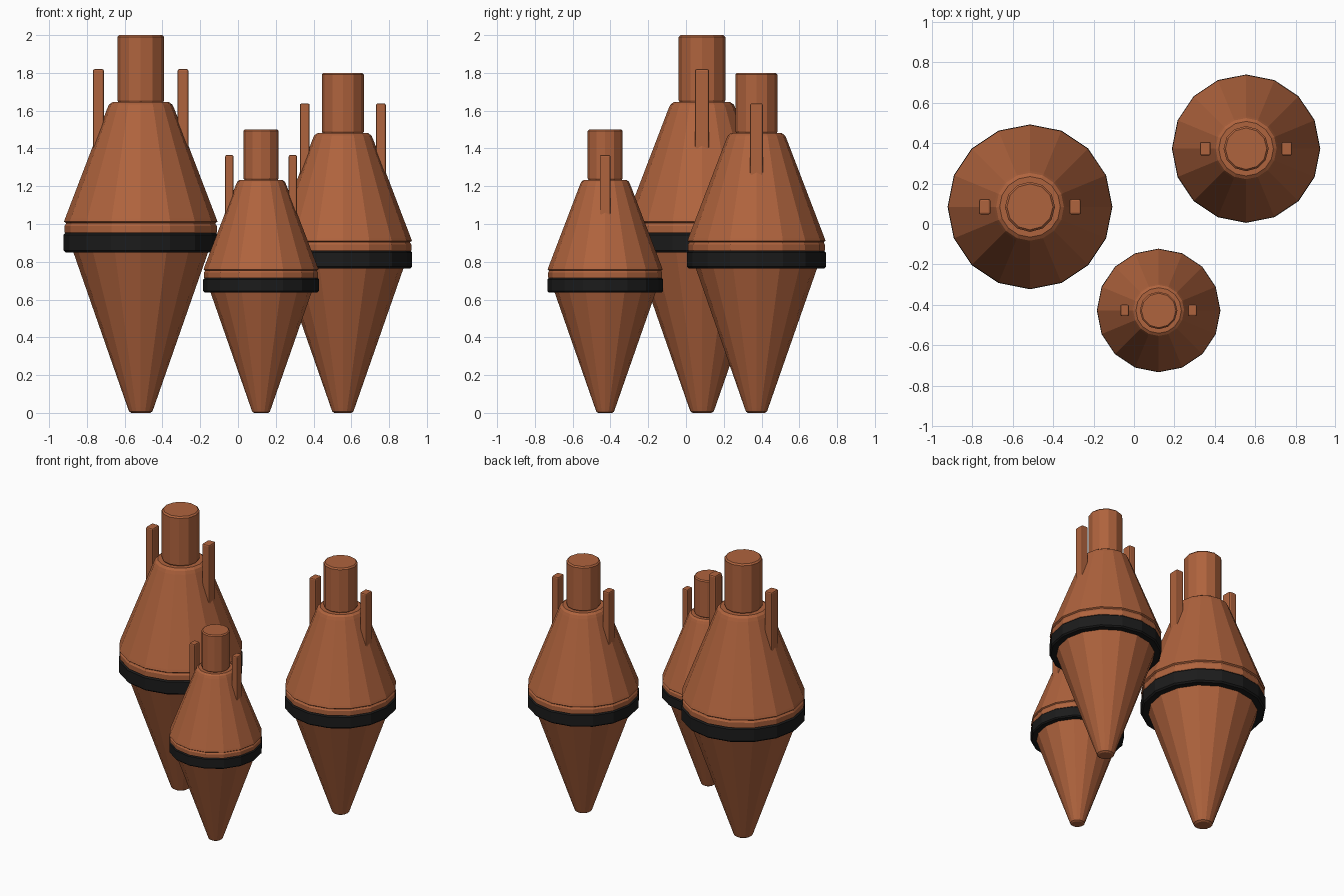
import bpy, bmesh
from math import cos, sin, tau
from mathutils import Matrix

if "Cube" in bpy.data.objects:
    bpy.data.objects.remove(bpy.data.objects["Cube"])


def material(name, color):
    m = bpy.data.materials.new(name)
    m.use_nodes = True
    m.diffuse_color = (*color, 1)
    m.node_tree.nodes["Principled BSDF"].inputs["Base Color"].default_value = (*color, 1)
    return m


COPPER = material("copper brown", (0.43, 0.125, 0.047))
RUBBER = material("black rubber", (0.011, 0.011, 0.011))


def finish(bm, name, mat, place):
    bmesh.ops.recalc_face_normals(bm, faces=bm.faces)
    mesh = bpy.data.meshes.new(name)
    bm.to_mesh(mesh)
    bm.free()
    mesh.materials.append(mat)
    ob = bpy.data.objects.new(name, mesh)
    x, y, size = place
    ob.location = (x, y, 0)
    ob.scale = (size, size, size)
    bpy.context.collection.objects.link(ob)
    return ob


def lathe(name, profile, sides, mat, place):
    """Closed faceted solid from (radius, height) points, bottom to top."""
    bm = bmesh.new()
    rings = [[bm.verts.new((r * cos(tau * i / sides), r * sin(tau * i / sides), z))
              for i in range(sides)] for r, z in profile]
    for a, b in zip(rings, rings[1:]):
        for i in range(sides):
            j = (i + 1) % sides
            bm.faces.new((a[i], a[j], b[j], b[i]))
    bm.faces.new(rings[0][::-1])
    bm.faces.new(rings[-1])
    return finish(bm, name, mat, place)


def pipe(name, x, place):
    """Slim bevelled bar standing on the shoulder."""
    bm = bmesh.new()
    bottom, top = 1.385, 1.82
    bmesh.ops.create_cube(bm, size=1, matrix=Matrix.Translation((x, 0, (bottom + top) / 2))
                          @ Matrix.Diagonal((0.058, 0.076, top - bottom, 1)))
    bmesh.ops.bevel(bm, geom=bm.edges[:], offset=0.01, segments=2, profile=0.5, affect='EDGES')
    return finish(bm, name, COPPER, place)


LOWER = [(0.05, 0), (0.062, 0.008), (0.07, 0.03), (0.36, 0.86), (0.36, 0.94)]
BAND = [(0.398, 0.85), (0.408, 0.86), (0.408, 0.943), (0.398, 0.953)]
UPPER = [(0.395, 0.945), (0.403, 0.957), (0.403, 0.99), (0.396, 1.0), (0.396, 1.005),
         (0.406, 1.012), (0.4, 1.03), (0.178, 1.61), (0.168, 1.632), (0.15, 1.645)]
CHIMNEY = [(0.115, 1.64), (0.124, 1.655), (0.124, 1.99), (0.114, 2.0)]

# Three vessels of the same design at different sizes
for label, place in (("large", (-0.515, 0.085, 1.0)),
                     ("medium", (0.555, 0.373, 0.9)),
                     ("small", (0.122, -0.428, 0.75))):
    lathe(label + "_lower_cone", LOWER, 16, COPPER, place)
    lathe(label + "_band", BAND, 16, RUBBER, place)
    lathe(label + "_upper_cone", UPPER, 16, COPPER, place)
    lathe(label + "_chimney", CHIMNEY, 12, COPPER, place)
    for side, x in (("left", 0.224), ("right", -0.224)):
        pipe(label + "_" + side + "_pipe", x, place)
